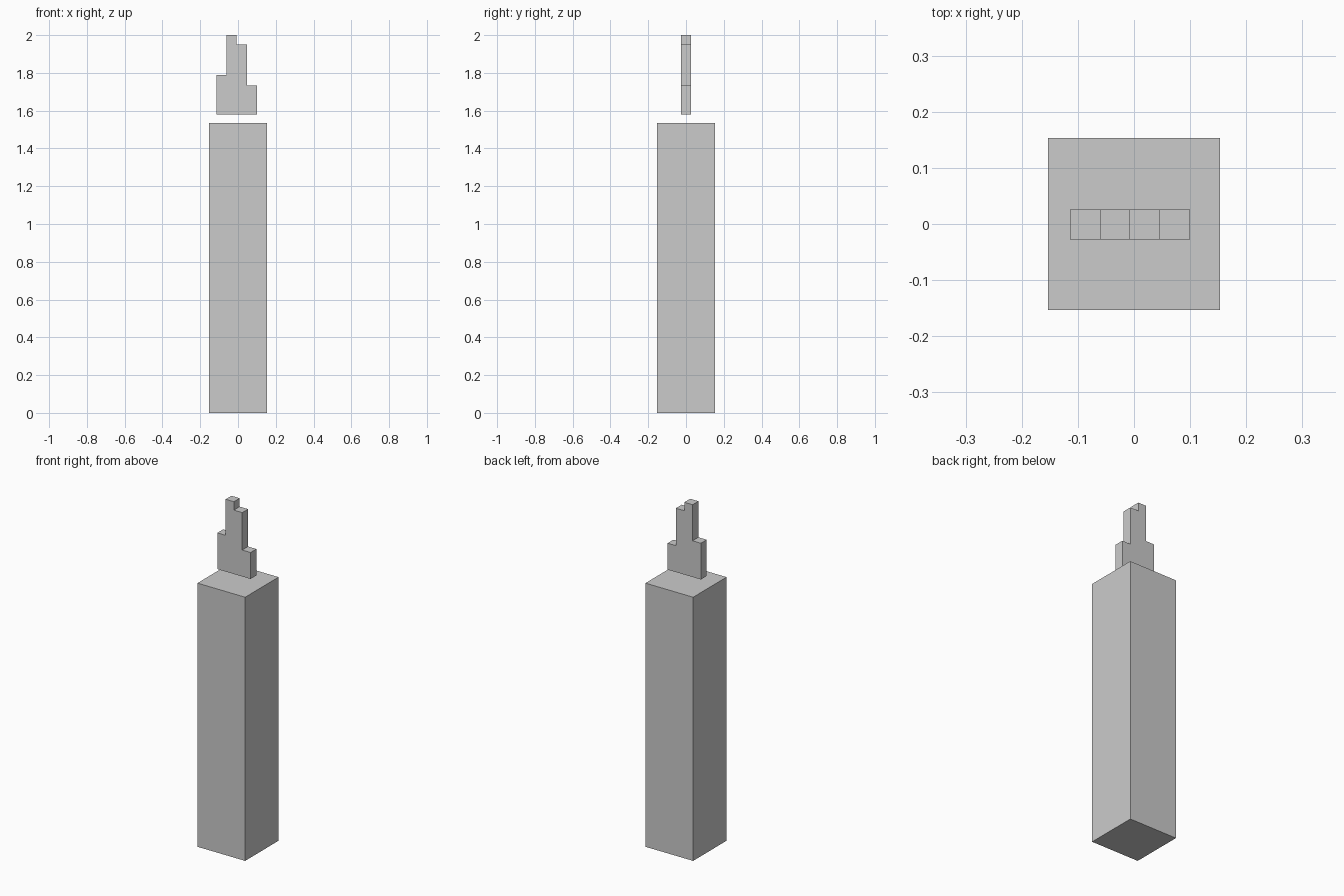
import bpy
import bmesh
from mathutils import Vector

if "Cube" in bpy.data.objects:
    bpy.data.objects.remove(bpy.data.objects["Cube"])


def box(name, lo, hi):
    """Axis-aligned box between two corners."""
    lo, hi = Vector(lo), Vector(hi)
    bm = bmesh.new()
    bmesh.ops.create_cube(bm, size=1)
    for v in bm.verts:
        v.co = (lo + hi) / 2 + v.co * (hi - lo)
    mesh = bpy.data.meshes.new(name)
    bm.to_mesh(mesh)
    bm.free()
    obj = bpy.data.objects.new(name, mesh)
    bpy.context.collection.objects.link(obj)
    return obj


# Square shaft with a cube-shaped upper section
W = 0.307
h = W / 2
box("lower_shaft", (-h, -h, 0), (h, h, 4 * W))
box("upper_shaft", (-h, -h, 4 * W), (h, h, 5 * W))

# Floating stepped flame: four square columns of different heights
STEP = 0.0535
X0, Y0, Z0 = -0.114, -0.0275, 1.579
for i, top in enumerate((1.79, 2.0, 1.951, 1.733)):
    x = X0 + i * STEP
    box(f"flame_column_{i + 1}", (x, Y0, Z0), (x + STEP, Y0 + STEP, top))
